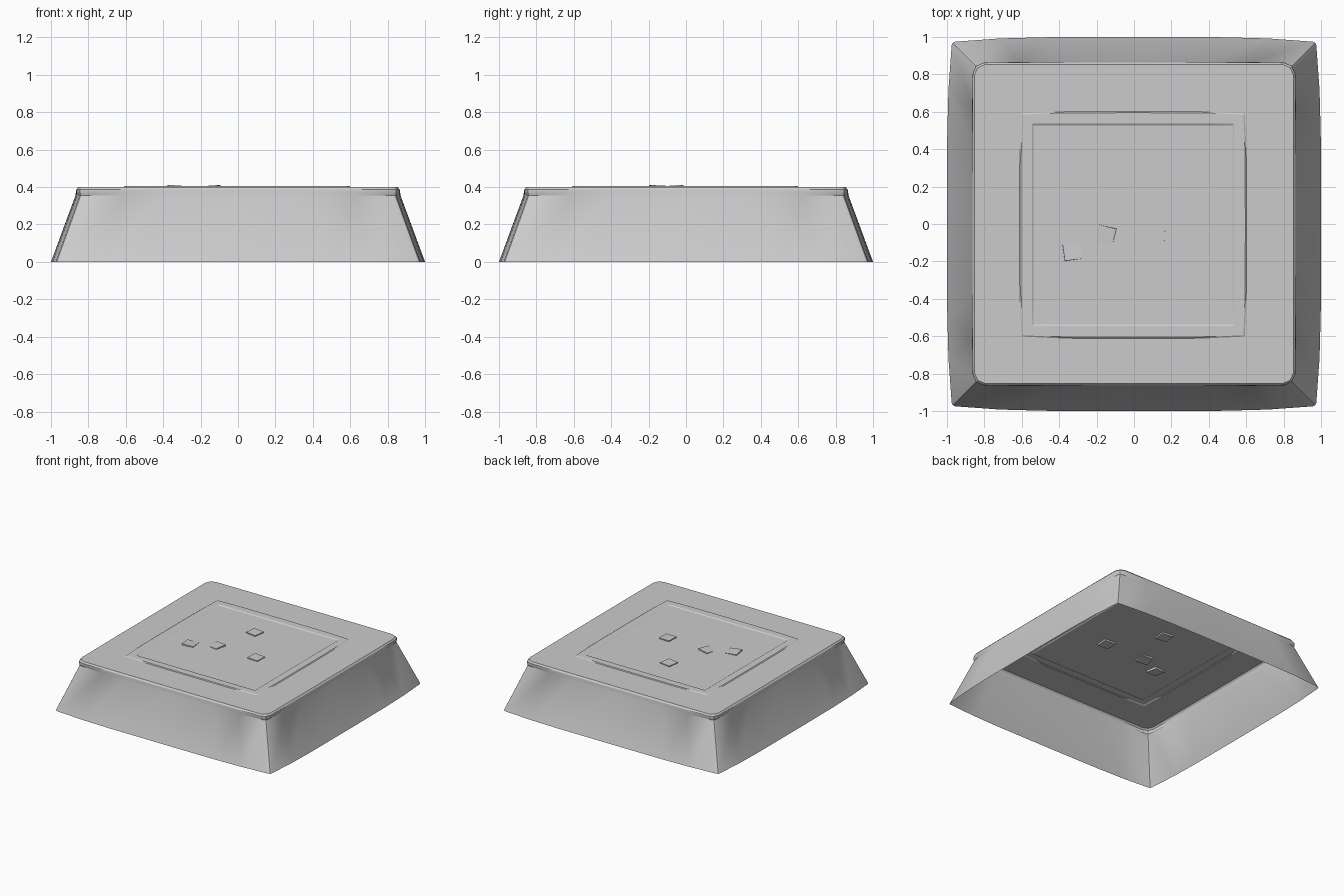
import bpy
import bmesh
import math
from mathutils import Vector

if "Cube" in bpy.data.objects:
    bpy.data.objects.remove(bpy.data.objects["Cube"], do_unlink=True)

grey = bpy.data.materials.new("plain_grey")
grey.use_nodes = True
COLOUR = (0.6, 0.6, 0.6, 1)
grey.diffuse_color = COLOUR
grey.node_tree.nodes["Principled BSDF"].inputs["Base Color"].default_value = COLOUR

STEPS = [-1, -0.75, -0.5, 0, 0.5, 0.75, 1]


def ring(bm, half, bulge, cut, z, shift=0):
    """Square loop with bowed sides and rounded corners."""
    verts = []
    for side in range(4):
        a = side * math.pi / 2
        pts = [(t * (half - cut), -half - bulge * (1 - t ** 4)) for t in STEPS]
        pts.append((half - 0.3 * cut, -half + 0.3 * cut))
        for x, y in pts:
            verts.append(bm.verts.new((x * math.cos(a) - y * math.sin(a) + shift,
                                       x * math.sin(a) + y * math.cos(a) + shift, z)))
    return verts


def bridge(bm, a, b):
    n = len(a)
    for i in range(n):
        j = (i + 1) % n
        bm.faces.new((a[i], a[j], b[j], b[i]))


def finish(name, bm):
    mesh = bpy.data.meshes.new(name)
    bm.to_mesh(mesh)
    bm.free()
    mesh.materials.append(grey)
    obj = bpy.data.objects.new(name, mesh)
    bpy.context.collection.objects.link(obj)
    return obj


def shell(name, profile):
    """Open shell through a stack of rings, closed by the last one."""
    bm = bmesh.new()
    rings = [ring(bm, *p) for p in profile]
    for a, b in zip(rings, rings[1:]):
        bridge(bm, a, b)
    bm.faces.new(rings[-1])
    obj = finish(name, bm)
    obj.data.shade_smooth()
    obj.data.set_sharp_from_angle(angle=math.radians(25))
    return obj


# Sloping skirt, overhanging lip, raised frame and sunken panel: half, bulge, cut, z, shift
shell("tray_shell", [
    (0.975, 0.025, 0.02, 0),
    (0.847, 0.022, 0.02, 0.355),
    (0.863, 0.004, 0.06, 0.372),
    (0.862, 0.002, 0.06, 0.388),
    (0.852, 0.002, 0.055, 0.4),
    (0.597, 0.01, 0.004, 0.4, -0.005),
    (0.59, 0.01, 0.004, 0.405, -0.005),
    (0.541, 0, 0.003, 0.405, -0.005),
    (0.532, 0, 0.003, 0.399, -0.005),
])

# Small tiles set into the panel: x, y, turn, tilt, height
TILES = [
    (-0.05, 0.29, -8, (0, 0), 0.396),
    (0.21, -0.065, -3, (0, 1), 0.396),
    (-0.15, -0.06, -14, (4, -4), 0.395),
    (-0.33, -0.145, 8, (-3, 4), 0.396),
]
for i, (x, y, turn, tilt, z) in enumerate(TILES):
    bm = bmesh.new()
    bmesh.ops.create_cube(bm, size=1)
    bmesh.ops.scale(bm, vec=Vector((0.094, 0.094, 0.02)), verts=bm.verts)
    tile = finish("tile_%d" % (i + 1), bm)
    tile.location = (x, y, z)
    tile.rotation_euler = (math.radians(tilt[0]), math.radians(tilt[1]), math.radians(turn))
